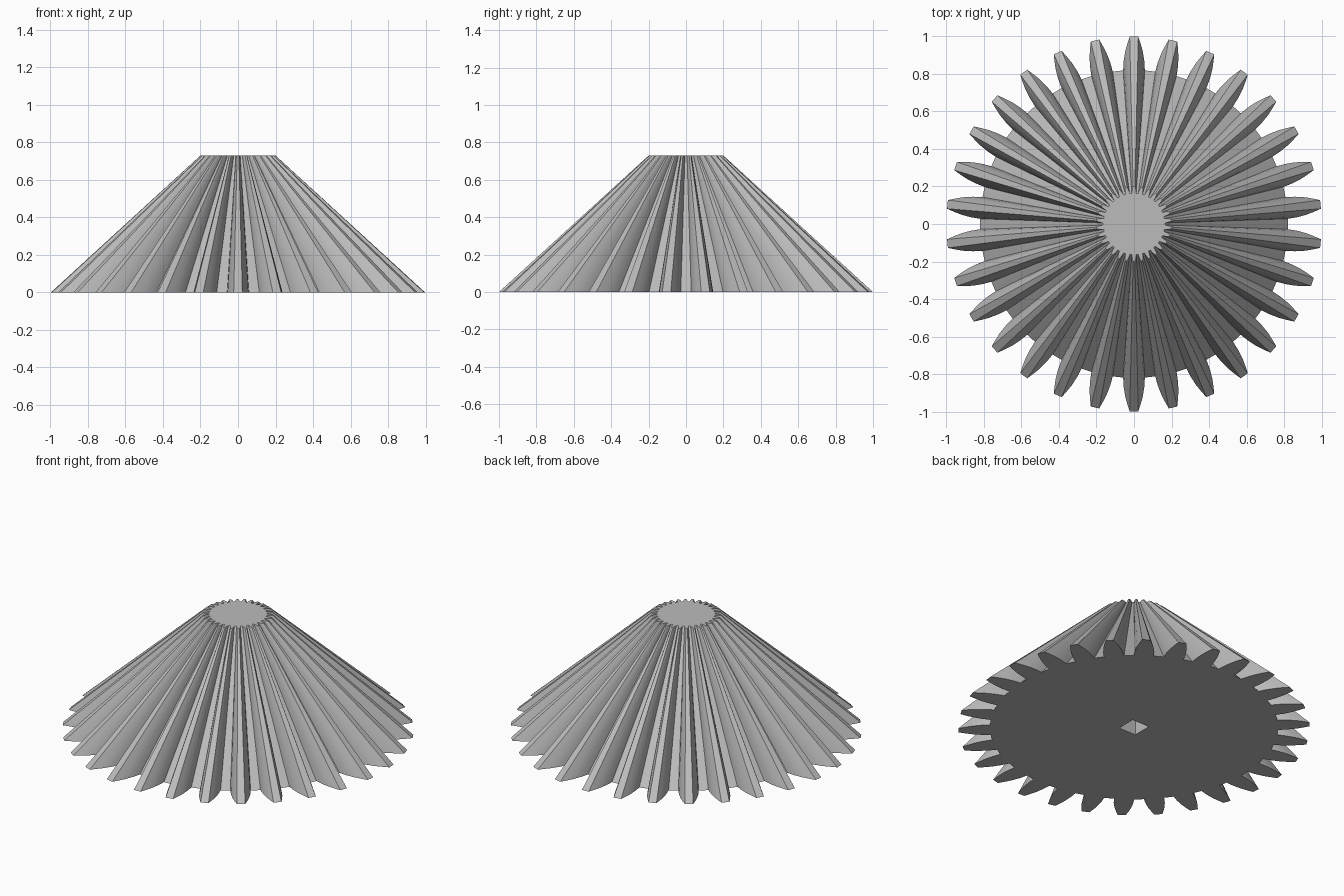
import bpy, bmesh, math
from mathutils import Vector

if "Cube" in bpy.data.objects:
    bpy.data.objects.remove(bpy.data.objects["Cube"], do_unlink=True)

TEETH = 30
HEIGHT = 0.73
TOP_SCALE = 0.2
# Half tooth: (radius, half width) from root to tip
FLANK = [(0.82, 0.058), (0.87, 0.055), (0.92, 0.047), (0.96, 0.036), (1.0, 0.023)]

steel = bpy.data.materials.new("grey steel")
steel.use_nodes = True
steel.diffuse_color = (0.5, 0.5, 0.5, 1)
steel.node_tree.nodes["Principled BSDF"].inputs["Base Color"].default_value = (0.5, 0.5, 0.5, 1)


def polar(radius, angle):
    return Vector((radius * math.cos(angle), radius * math.sin(angle), 0))


def gear_outline():
    """Closed outline of the toothed wheel, with one tooth centred on +y."""
    pitch = 2 * math.pi / TEETH
    points = []
    for tooth in range(TEETH):
        centre = math.pi / 2 + tooth * pitch
        side = [(r, math.asin(w / r)) for r, w in FLANK]
        points += [polar(r, centre - a) for r, a in side]
        points.append(polar(1, centre))
        points += [polar(r, centre + a) for r, a in reversed(side)]
        # Root arc up to the next tooth
        root_r, root_a = side[0]
        gap = pitch - 2 * root_a
        points += [polar(root_r, centre + root_a + gap * k / 3) for k in (1, 2)]
    return points


# Tapered gear body: the same outline scaled toward the apex
outline = gear_outline()
bm = bmesh.new()
lower = [bm.verts.new(p) for p in outline]
upper = [bm.verts.new(p * TOP_SCALE + Vector((0, 0, HEIGHT))) for p in outline]
count = len(outline)
for i in range(count):
    j = (i + 1) % count
    bm.faces.new((lower[i], lower[j], upper[j], upper[i]))
bm.faces.new(upper)
bm.faces.new(lower[::-1])
mesh = bpy.data.meshes.new("bevel_gear")
bm.to_mesh(mesh)
bm.free()
mesh.materials.append(steel)
gear = bpy.data.objects.new("bevel_gear", mesh)
bpy.context.collection.objects.link(gear)

# Square shaft socket in the underside
bpy.ops.mesh.primitive_cube_add(size=1, location=(0, 0, 0.2))
cutter = bpy.context.object
cutter.name = "socket_cutter"
cutter.scale = (0.12, 0.12, 0.8)
cutter.hide_render = True
cutter.data.materials.append(steel)

bpy.ops.object.select_all(action="DESELECT")
gear.select_set(True)
bpy.context.view_layer.objects.active = gear
socket = gear.modifiers.new("socket", "BOOLEAN")
socket.operation = "DIFFERENCE"
socket.solver = "EXACT"
socket.object = cutter
bpy.ops.object.modifier_apply(modifier=socket.name)
bpy.data.objects.remove(cutter, do_unlink=True)

# Smooth tooth flanks, sharp tooth edges
bpy.ops.object.shade_smooth_by_angle(angle=math.radians(25))
